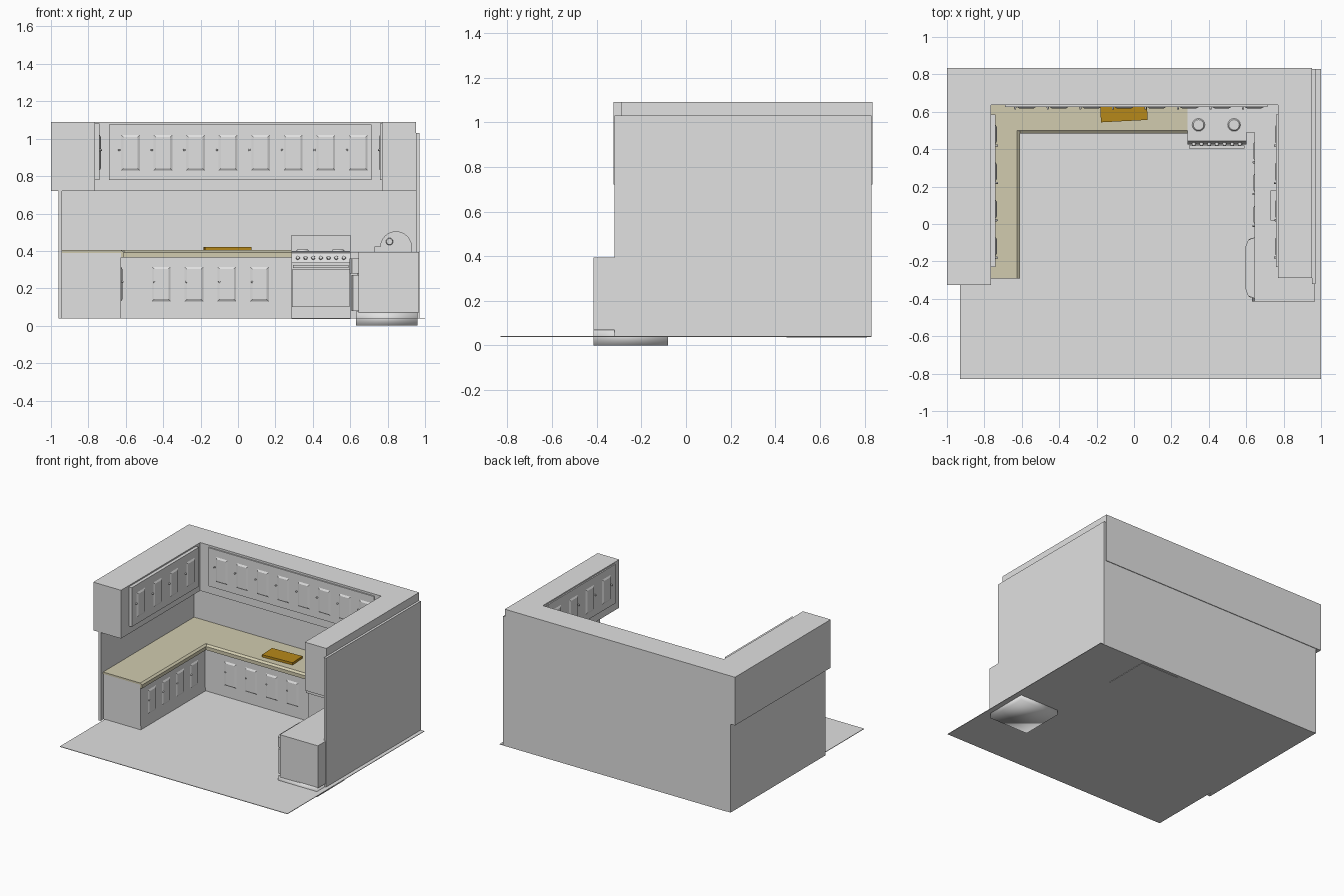
import bpy, bmesh, math
from mathutils import Vector, Matrix

old = bpy.data.objects.get("Cube")
if old:
    bpy.data.objects.remove(old, do_unlink=True)


def material(name, rgb):
    m = bpy.data.materials.new(name)
    m.use_nodes = True
    m.diffuse_color = (*rgb, 1)
    m.node_tree.nodes["Principled BSDF"].inputs["Base Color"].default_value = (*rgb, 1)
    return m


GREY = material("pale grey", (0.75, 0.75, 0.75))
BEIGE = material("counter beige", (0.64, 0.60, 0.43))
WOOD = material("board brown", (0.47, 0.25, 0.01))


def finish(name, bm, mat, smooth=None):
    bmesh.ops.recalc_face_normals(bm, faces=bm.faces)
    mesh = bpy.data.meshes.new(name)
    bm.to_mesh(mesh)
    bm.free()
    mesh.materials.append(mat)
    ob = bpy.data.objects.new(name, mesh)
    bpy.context.collection.objects.link(ob)
    if smooth is not None:
        bpy.ops.object.select_all(action='DESELECT')
        ob.select_set(True)
        bpy.context.view_layer.objects.active = ob
        bpy.ops.object.shade_smooth_by_angle(angle=math.radians(smooth))
    return ob


def extrude(name, axis, pts, a, b, mat=GREY, smooth=None):
    """Extrude a 2D outline along an axis from a to b."""
    place = {'x': lambda p, t: (t, *p),
             'y': lambda p, t: (p[0], t, p[1]),
             'z': lambda p, t: (*p, t)}[axis]
    bm = bmesh.new()
    lo = [bm.verts.new(place(p, a)) for p in pts]
    hi = [bm.verts.new(place(p, b)) for p in pts]
    bm.faces.new(lo)
    bm.faces.new(hi)
    for i in range(len(pts)):
        j = (i + 1) % len(pts)
        bm.faces.new((lo[i], lo[j], hi[j], hi[i]))
    return finish(name, bm, mat, smooth)


def box(name, x, y, z, mat=GREY):
    return extrude(name, 'z', [(x[0], y[0]), (x[1], y[0]), (x[1], y[1]), (x[0], y[1])], *z, mat)


def knob(name, loc, r, depth, direction):
    bm = bmesh.new()
    rot = Vector(direction).to_track_quat('Z', 'Y').to_matrix().to_4x4()
    bmesh.ops.create_cone(bm, cap_ends=True, segments=16, radius1=r, radius2=r * 0.8,
                          depth=depth, matrix=Matrix.Translation(loc) @ rot)
    return finish(name, bm, GREY, 40)


def doors(name, direction, plane, centres, z, width, knob_z, knob_shift):
    """Row of raised door panels with knobs on a vertical cabinet face."""
    d = Vector(direction)

    def at(u, out, h):
        if d.y:
            return Vector((u, plane + d.y * out, h))
        return Vector((plane + d.x * out, u, h))

    for n, c in enumerate(centres, 1):
        bm = bmesh.new()
        rings = []
        for inset, out in ((0, 0), (0.012, 0.007)):
            w = width / 2 - inset
            rings.append([bm.verts.new(at(c + su * w, out, z[k] + (inset if k == 0 else -inset)))
                          for su, k in ((-1, 0), (1, 0), (1, 1), (-1, 1))])
        for i in range(4):
            j = (i + 1) % 4
            bm.faces.new((rings[0][i], rings[0][j], rings[1][j], rings[1][i]))
        bm.faces.new(rings[1])
        finish(f"{name}_panel_{n}", bm, GREY)
        knob(f"{name}_knob_{n}", at(c + knob_shift, 0.006, knob_z), 0.006, 0.012, d)


# Floor and the three walls
box("floor", (-0.93, 1.0), (-0.83, 0.83), (0.038, 0.042))
box("left_wall", (-0.96, -0.94), (-0.32, 0.83), (0.04, 1.03))
box("right_wall", (0.952, 0.97), (-0.32, 0.83), (0.04, 1.03))
box("back_wall", (-0.96, 0.97), (0.81, 0.83), (0.04, 1.03))

# Wall cabinets in a U shape
extrude("wall_cabinets", 'z',
        [(-1.0, -0.325), (-0.765, -0.325), (-0.765, 0.635), (0.77, 0.635), (0.77, -0.29),
         (0.952, -0.29), (0.952, 0.835), (-1.0, 0.835)], 0.72, 1.09)
box("left_wall_cabinet_front", (-0.765, -0.74), (-0.23, 0.585), (0.78, 1.08))
box("right_wall_cabinet_front", (0.76, 0.77), (-0.23, 0.585), (0.78, 1.08))
box("back_wall_cabinet_front", (-0.69, 0.715), (0.625, 0.635), (0.78, 1.075))
doors("back_wall_cabinet", (0, -1, 0), 0.625, [-0.575 + 0.174 * i for i in range(8)],
      (0.83, 1.02), 0.1, 0.94, -0.06)
side_centres = [-0.12 + 0.2 * i for i in range(4)]
doors("left_wall_cabinet", (1, 0, 0), -0.74, side_centres, (0.83, 1.02), 0.1, 0.94, -0.06)
doors("right_wall_cabinet", (-1, 0, 0), 0.76, side_centres, (0.83, 1.02), 0.1, 0.94, -0.06)

# Base cabinets with a plinth and an L-shaped counter
box("left_base_cabinet", (-0.95, -0.625), (-0.29, 0.82), (0.07, 0.395))
box("left_plinth", (-0.95, -0.625), (-0.285, 0.82), (0.04, 0.07))
box("back_base_cabinet", (-0.625, 0.285), (0.495, 0.82), (0.07, 0.395))
box("back_plinth", (-0.625, 0.285), (0.50, 0.82), (0.04, 0.07))
box("corner_base_cabinet", (0.6, 0.955), (0.49, 0.82), (0.04, 0.395))
extrude("counter_top", 'z',
        [(-0.95, -0.292), (-0.625, -0.292), (-0.625, 0.50), (0.285, 0.50),
         (0.285, 0.82), (-0.95, 0.82)], 0.39, 0.404, BEIGE)
extrude("back_counter_edge", 'x', [(0.50, 0.404), (0.484, 0.392), (0.484, 0.365), (0.50, 0.365)],
        -0.61, 0.285, BEIGE)
extrude("left_counter_edge", 'y',
        [(-0.625, 0.404), (-0.61, 0.392), (-0.61, 0.365), (-0.625, 0.365)], -0.292, 0.50, BEIGE)
doors("back_base", (0, -1, 0), 0.495, [-0.41 + 0.175 * i for i in range(4)],
      (0.13, 0.315), 0.1, 0.235, -0.04)
doors("left_base", (1, 0, 0), -0.625, [-0.15 + 0.17 * i for i in range(4)],
      (0.13, 0.315), 0.1, 0.235, -0.04)

# Chopping board, turned a little
board = box("chopping_board", (-0.125, 0.125), (-0.065, 0.065), (0.404, 0.422), WOOD)
board.location = (-0.055, 0.615, 0)
board.rotation_euler.z = math.radians(3)

# Cooker
box("cooker_body", (0.285, 0.602), (0.45, 0.81), (0.035, 0.40))
box("cooker_door", (0.29, 0.597), (0.437, 0.45), (0.10, 0.30))
box("cooker_drawer", (0.29, 0.597), (0.442, 0.45), (0.045, 0.09))
box("cooker_splashback", (0.285, 0.602), (0.76, 0.81), (0.40, 0.485))
extrude("cooker_control_panel", 'x',
        [(0.45, 0.395), (0.44, 0.39), (0.425, 0.335), (0.45, 0.335)], 0.285, 0.602)
box("cooker_handle", (0.295, 0.592), (0.405, 0.42), (0.308, 0.325))
for x in (0.31, 0.57):
    box("cooker_handle_mount", (x, x + 0.01), (0.415, 0.45), (0.308, 0.325))
for i in range(7):
    knob(f"cooker_knob_{i + 1}", (0.32 + i * 0.041, 0.427, 0.364), 0.011, 0.018, (0, -1, 0.2))
for x in (0.345, 0.535):
    for y in (0.53, 0.69):
        knob("cooker_hob", (x, y, 0.403), 0.035, 0.008, (0, 0, 1))

# Right counter with a dishwasher reaching through its base
box("right_base_cabinet", (0.645, 0.968), (-0.415, 0.50), (0.07, 0.395))
box("right_plinth", (0.66, 0.955), (-0.07, 0.50), (0.04, 0.07))
doors("right_base", (-1, 0, 0), 0.645, [0.05, 0.22, 0.39], (0.13, 0.315), 0.1, 0.235, -0.06)
dishwasher = box("dishwasher_base", (0.63, 0.96), (-0.415, -0.08), (0.0, 0.075))
dishwasher.data.shade_smooth()
extrude("dishwasher_door", 'z',
        [(0.65, -0.40), (0.615, -0.39), (0.607, -0.36), (0.607, -0.11), (0.615, -0.08),
         (0.65, -0.07)], 0.08, 0.27, GREY, 40)
extrude("dishwasher_panel", 'z',
        [(0.65, -0.40), (0.61, -0.385), (0.597, -0.35), (0.597, -0.12), (0.61, -0.085),
         (0.65, -0.07)], 0.28, 0.36, GREY, 40)

# Domed toaster under the right wall cabinet
arc = [math.pi * i / 12 for i in range(13)]
extrude("toaster", 'y', [(0.845 + 0.085 * math.cos(a), 0.42 + 0.085 * math.sin(a)) for a in arc]
        + [(0.76, 0.395), (0.93, 0.395)], 0.02, 0.18, GREY, 40)
box("toaster_tray", (0.73, 0.765), (0.02, 0.18), (0.395, 0.425))
knob("toaster_dial", (0.81, 0.015, 0.45), 0.02, 0.015, (0, -1, 0))
